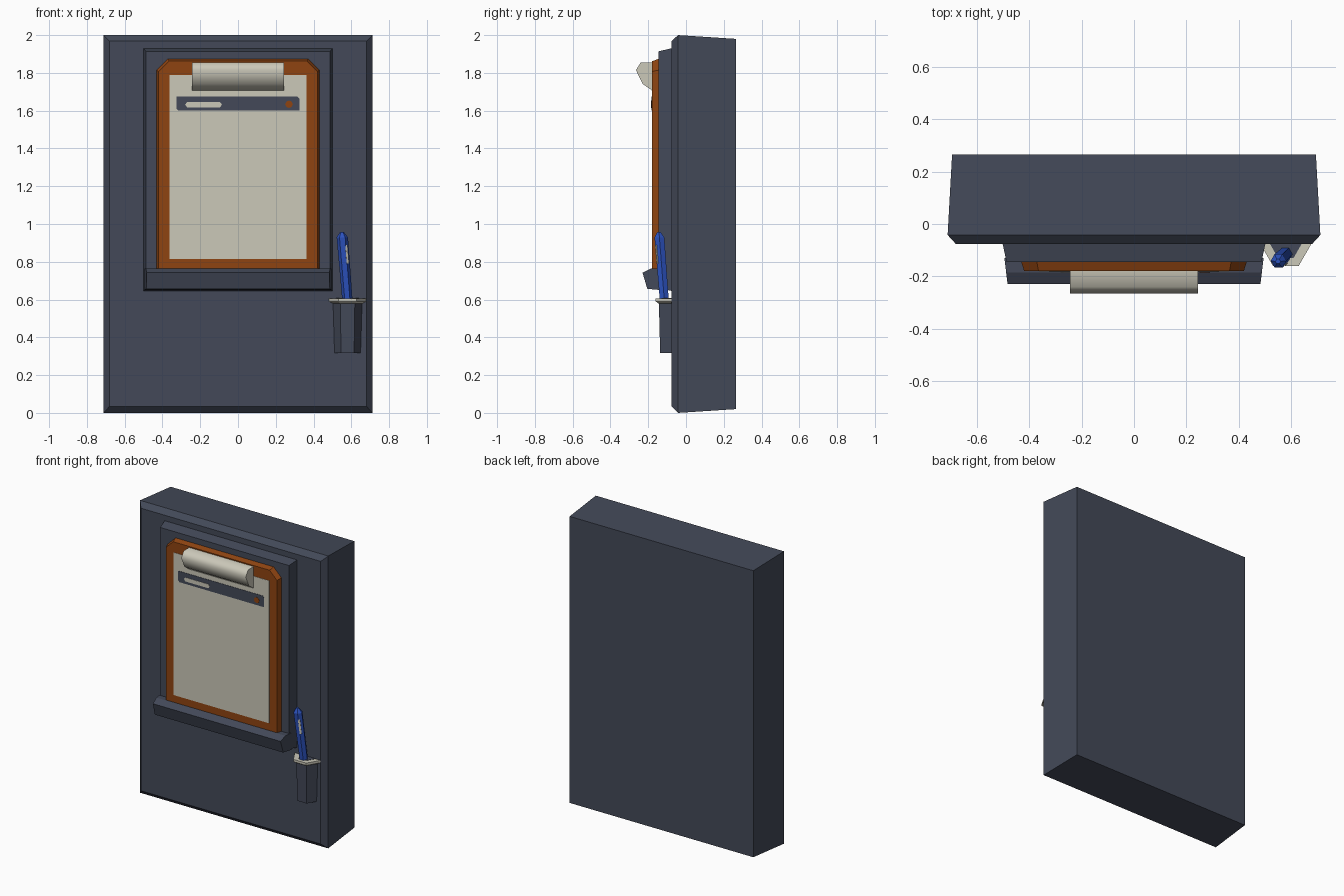
import bpy, bmesh, math
from mathutils import Vector

if "Cube" in bpy.data.objects:
    bpy.data.objects.remove(bpy.data.objects["Cube"])


def mat(name, hexcode):
    rgb = [int(hexcode[i:i + 2], 16) / 255 for i in (0, 2, 4)]
    lin = [c / 12.92 if c <= 0.04045 else ((c + 0.055) / 1.055) ** 2.4 for c in rgb]
    m = bpy.data.materials.new(name)
    m.diffuse_color = (*lin, 1)
    m.use_nodes = True
    m.node_tree.nodes["Principled BSDF"].inputs["Base Color"].default_value = m.diffuse_color
    return m


slate = mat("slate", "434958")
cream = mat("cream", "CBC8B9")
brown = mat("orange_brown", "8F4411")
blue = mat("pen_blue", "2C52BE")


def loft(name, loops, material):
    """Skin a list of equal-length point loops and cap both ends."""
    bm = bmesh.new()
    rings = [[bm.verts.new(p) for p in loop] for loop in loops]
    n = len(rings[0])
    for a, b in zip(rings, rings[1:]):
        for i in range(n):
            j = (i + 1) % n
            bm.faces.new((a[i], a[j], b[j], b[i]))
    bm.faces.new(rings[0])
    bm.faces.new(rings[-1])
    bmesh.ops.recalc_face_normals(bm, faces=bm.faces)
    me = bpy.data.meshes.new(name)
    bm.to_mesh(me)
    bm.free()
    me.materials.append(material)
    ob = bpy.data.objects.new(name, me)
    bpy.context.collection.objects.link(ob)
    return ob


def rect(y, x0, x1, z0, z1):
    return [(x0, y, z0), (x1, y, z0), (x1, y, z1), (x0, y, z1)]


def board(y, hx, z0, z1, c):
    return [(-hx, y, z0), (hx, y, z0), (hx, y, z1 - c), (hx - c, y, z1),
            (-hx + c, y, z1), (-hx, y, z1 - c)]


def hexagon(cx, cy, z, r):
    return [(cx + r * math.cos(k * math.pi / 3), cy + r * math.sin(k * math.pi / 3), z)
            for k in range(6)]


def plate(name, y, outline, material, t=0.003):
    return loft(name, [[(x, y, z) for x, z in outline],
                       [(x, y - t, z) for x, z in outline]], material)


# Wall block with bevelled front and slight taper to the back
loft("wall_block", [rect(0.265, -0.695, 0.695, 0.02, 1.98),
                    rect(-0.042, -0.712, 0.712, 0.0, 2.0),
                    rect(-0.077, -0.68, 0.68, 0.035, 1.968)], slate)

# Backing panel and lower ledge
loft("backing_panel", [rect(-0.07, -0.503, 0.503, 0.645, 1.932),
                       rect(-0.145, -0.487, 0.487, 0.66, 1.914)], slate)
ledge = [(-0.13, 0.765), (-0.185, 0.765), (-0.23, 0.742), (-0.205, 0.657), (-0.13, 0.65)]
loft("ledge", [[(s * (0.495 - 0.12 * (-0.13 - y)), y, z) for y, z in ledge]
               for s in (-1, 1)], slate)

# Clipboard, paper and printed header
loft("clipboard", [board(-0.14, 0.432, 0.75, 1.876, 0.06),
                   board(-0.179, 0.42, 0.75, 1.862, 0.055)], brown)
plate("paper", -0.178, [(-0.362, 0.815), (0.362, 0.815), (0.362, 1.79), (-0.362, 1.79)], cream)
c = 0.01
plate("header_bar", -0.180, [(-0.325 + c, 1.60), (0.325, 1.60), (0.325, 1.675 - c),
                             (0.325 - c, 1.675), (-0.325, 1.675), (-0.325, 1.60 + c)], slate)
plate("header_line", -0.182, [(-0.27, 1.618), (-0.095, 1.618), (-0.085, 1.632),
                              (-0.095, 1.645), (-0.27, 1.645), (-0.28, 1.632)], cream)
plate("header_dot", -0.182, [(0.27 + 0.02 * math.cos(k * math.pi / 4),
                              1.634 + 0.02 * math.sin(k * math.pi / 4)) for k in range(8)], brown)

# Metal clip, smooth across its rounded front
clip = [(-0.17, 1.855), (-0.24, 1.855), (-0.265, 1.815), (-0.23, 1.742), (-0.18, 1.707),
        (-0.17, 1.707)]
ob = loft("clip", [[(x, y, z) for y, z in clip] for x in (-0.244, 0.244)], cream)
bpy.context.view_layer.objects.active = ob
ob.select_set(True)
bpy.ops.object.shade_smooth_by_angle(angle=math.radians(60))

# Pen cup, rim and dark opening
CX, CY = 0.58, -0.077
loft("pen_cup", [hexagon(CX, CY, 0.317, 0.069), hexagon(CX, CY, 0.585, 0.077)], slate)
loft("cup_rim", [hexagon(CX, CY, 0.58, 0.08), hexagon(CX, CY, 0.59, 0.097),
                 hexagon(CX, CY, 0.606, 0.097)], cream)
loft("cup_opening", [hexagon(CX, CY, 0.604, 0.06), hexagon(CX, CY, 0.608, 0.06)], slate)

# Leaning pen with pointed cap
low, high = Vector((0.582, -0.112, 0.56)), Vector((0.55, -0.143, 0.957))


def pen_ring(t, r):
    p = low.lerp(high, t)
    return hexagon(p.x, p.y, p.z, r)


loft("pen", [pen_ring(0, 0.027), pen_ring(0.93, 0.030), pen_ring(1, 0.010)], blue)

# Pale strip on the pen's front right side
strip = []
for t in (0.58, 0.83):
    p = low.lerp(high, t) + Vector((0.0185, -0.0205, 0))
    strip.append([p + Vector(d) for d in ((-0.006, -0.006, 0), (0.006, 0.0, 0),
                                          (0.004, 0.004, 0), (-0.008, -0.002, 0))])
loft("pen_strip", strip, cream)
